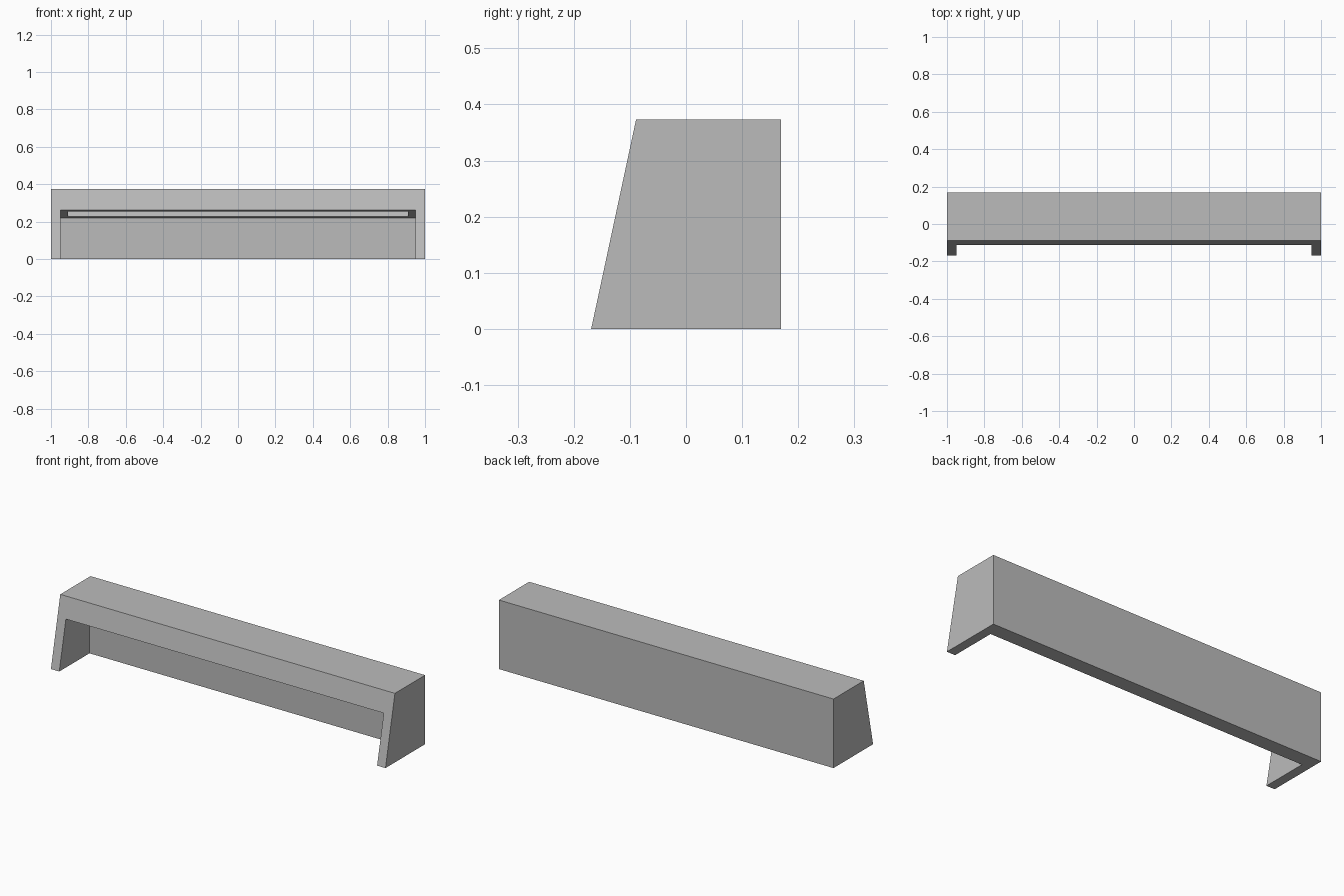
import bpy
import bmesh
from mathutils import Vector

if "Cube" in bpy.data.objects:
    bpy.data.objects.remove(bpy.data.objects["Cube"], do_unlink=True)

HEIGHT = 0.373
FRONT, BACK = -0.169, 0.169
SLOPE = 0.08 / HEIGHT          # lean of the front face
SIDE, BACK_WALL = 0.05, 0.08   # wall thicknesses
BORDER, RECESS = 0.04, 0.045   # rim and depth of the recess in the soffit

grey = bpy.data.materials.new("plain grey")
grey.use_nodes = True
colour = (0.5, 0.5, 0.5, 1)
grey.diffuse_color = colour
grey.node_tree.nodes["Principled BSDF"].inputs["Base Color"].default_value = colour


def prism(name, profile, half_width):
    """Extrude a (y, z) side profile across x."""
    bm = bmesh.new()
    face = bm.faces.new([bm.verts.new((-half_width, y, z)) for y, z in profile])
    ext = bmesh.ops.extrude_face_region(bm, geom=[face])
    moved = [v for v in ext["geom"] if isinstance(v, bmesh.types.BMVert)]
    bmesh.ops.translate(bm, verts=moved, vec=(2 * half_width, 0, 0))
    bmesh.ops.recalc_face_normals(bm, faces=bm.faces)
    mesh = bpy.data.meshes.new(name)
    bm.to_mesh(mesh)
    bm.free()
    mesh.materials.append(grey)
    obj = bpy.data.objects.new(name, mesh)
    bpy.context.collection.objects.link(obj)
    return obj


def cut(target, cutter):
    """Subtract a hidden cutter."""
    mod = target.modifiers.new(cutter.name, "BOOLEAN")
    mod.operation = "DIFFERENCE"
    mod.solver = "EXACT"
    mod.object = cutter
    cutter.hide_render = True
    cutter.hide_set(True)


def front_y(z):
    return FRONT + SLOPE * z


# Wedge-shaped outer body
body = prism("hood_body", [(FRONT, 0), (BACK, 0), (BACK, HEIGHT),
                           (front_y(HEIGHT), HEIGHT)], 1)

# Opening under a soffit that is square to the leaning front
along = Vector((1, -SLOPE)).normalized()
inward = Vector((SLOPE, 1)).normalized()
lip = Vector((front_y(0.262), 0.262))
wall_y = BACK - BACK_WALL
length = (wall_y - lip.x) / along.x
ahead, rear = lip - along * 0.2, lip + along * length
opening = prism("opening_cutter", [(ahead.x, -0.1), (wall_y, -0.1), rear, ahead],
                1 - SIDE)
cut(body, opening)

# Long recess in the soffit
a = lip + along * BORDER
b = lip + along * (length - BORDER)
recess = prism("recess_cutter", [a - inward * 0.02, b - inward * 0.02,
                                 b + inward * RECESS, a + inward * RECESS],
               1 - SIDE - BORDER)
cut(body, recess)

# Bake the cuts and drop the cutters
bpy.context.view_layer.objects.active = body
body.select_set(True)
for mod in list(body.modifiers):
    bpy.ops.object.modifier_apply(modifier=mod.name)
for cutter in (opening, recess):
    bpy.data.objects.remove(cutter, do_unlink=True)
